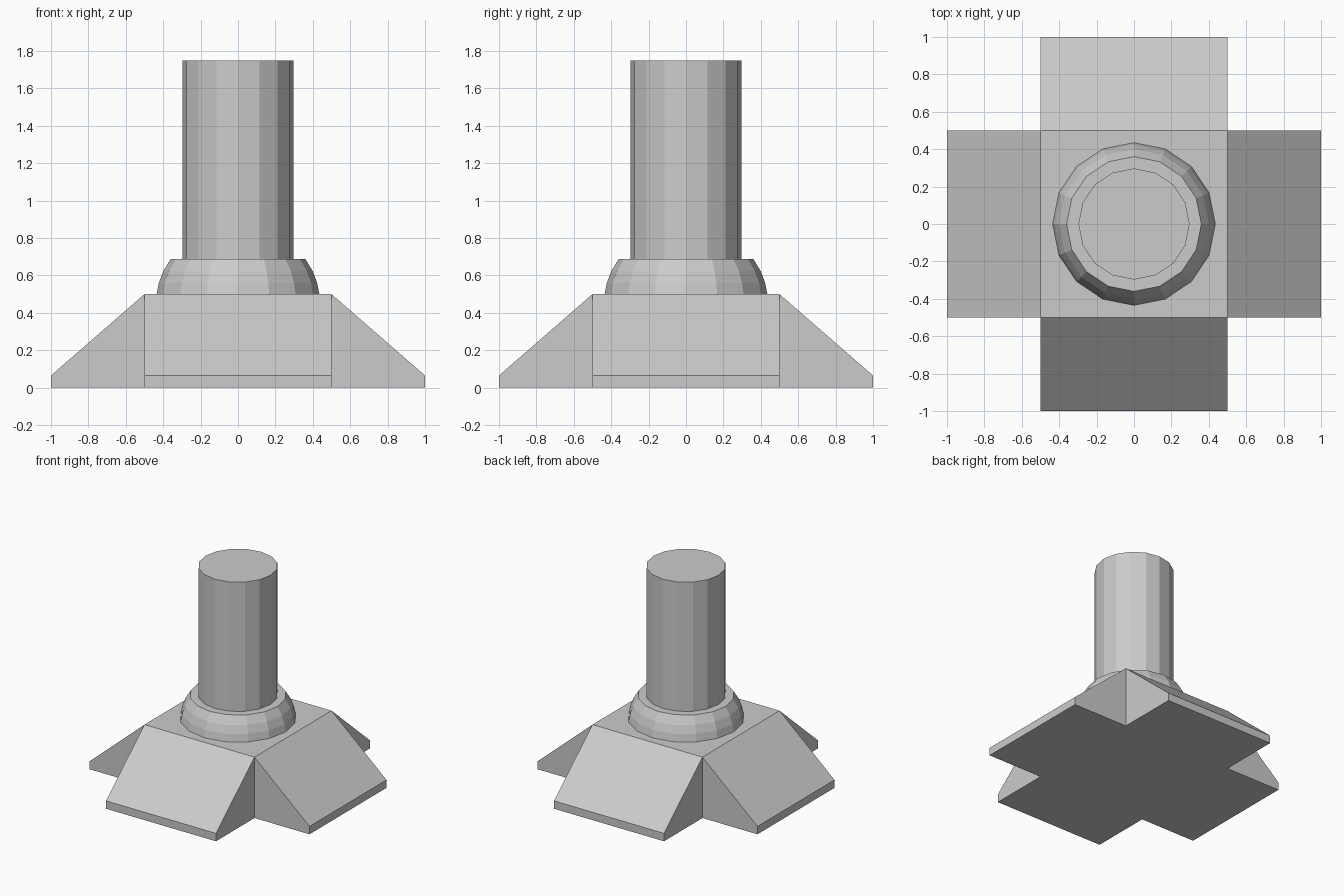
import bpy, bmesh
from math import cos, sin, pi

if "Cube" in bpy.data.objects:
    bpy.data.objects.remove(bpy.data.objects["Cube"])

SIDES = 16


def make_object(name, bm):
    bmesh.ops.recalc_face_normals(bm, faces=bm.faces)
    mesh = bpy.data.meshes.new(name)
    bm.to_mesh(mesh)
    bm.free()
    obj = bpy.data.objects.new(name, mesh)
    bpy.context.collection.objects.link(obj)
    return obj


def lathe(name, profile):
    """Closed solid of revolution from (radius, height) pairs, low to high."""
    bm = bmesh.new()
    rings = [[bm.verts.new((r * cos(2 * pi * i / SIDES), r * sin(2 * pi * i / SIDES), z))
              for i in range(SIDES)] for r, z in profile]
    for low, high in zip(rings, rings[1:]):
        for i in range(SIDES):
            j = (i + 1) % SIDES
            bm.faces.new((low[i], low[j], high[j], high[i]))
    bm.faces.new(rings[0])
    bm.faces.new(rings[-1])
    return make_object(name, bm)


# Base: square block whose four sides are pulled out into sloping feet
bm = bmesh.new()
bmesh.ops.create_cube(bm, size=1)
for v in bm.verts:
    v.co.z = 0.5 if v.co.z > 0 else 0
bm.normal_update()
sides = [f for f in bm.faces if abs(f.normal.z) < 0.5]
for face in sides:
    out = face.normal.copy()
    foot = bmesh.ops.extrude_discrete_faces(bm, faces=[face])["faces"][0]
    for v in foot.verts:
        v.co += out * 0.5
        v.co.z = min(v.co.z, 0.065)
make_object("sloped_base", bm)

# Rounded collar on the base
lathe("collar", [(0.435, 0.5), (0.423, 0.56), (0.40, 0.622), (0.36, 0.688)])

# Tall faceted pillar
lathe("pillar", [(0.297, 0.688), (0.297, 1.75)])
